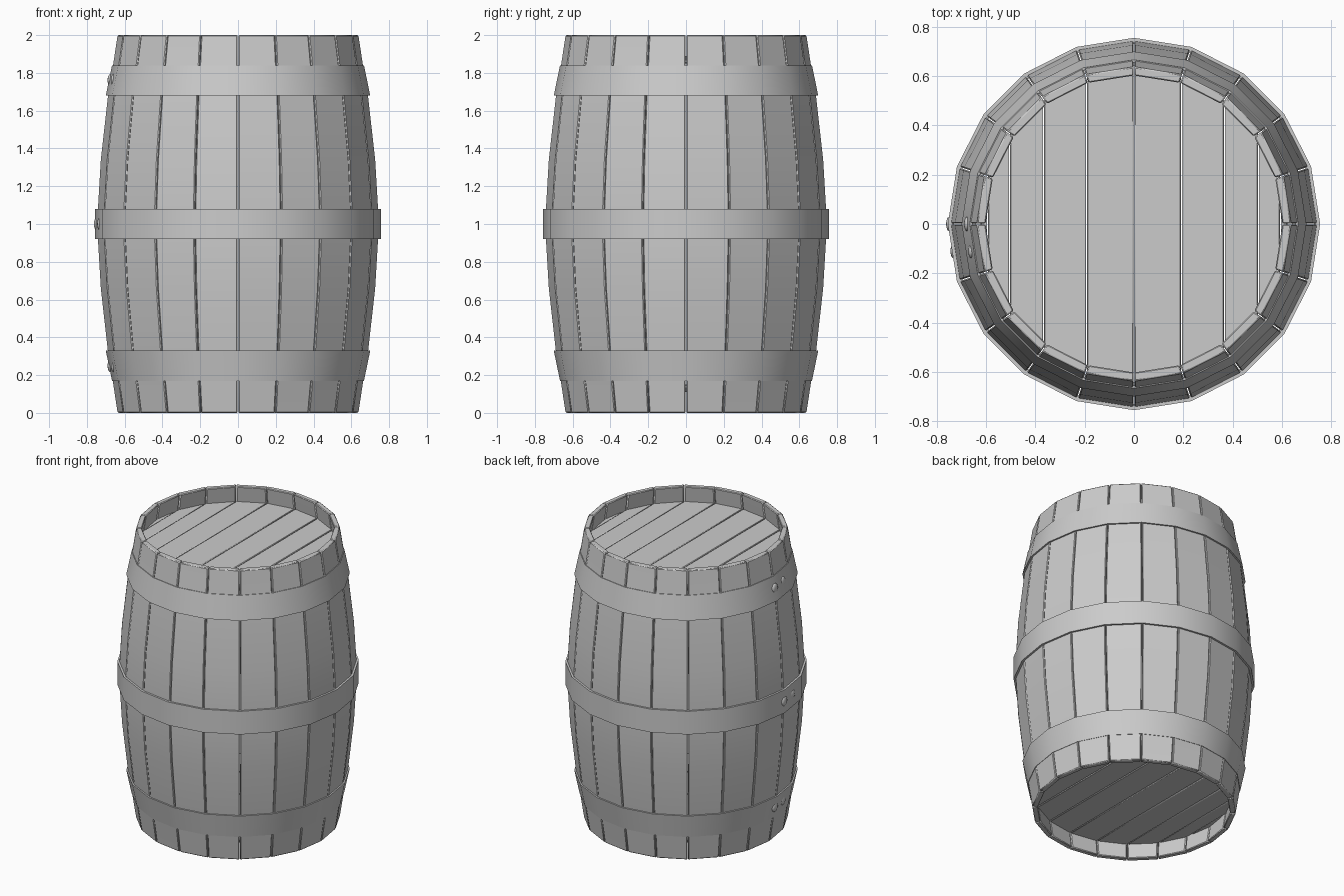
import bpy, bmesh, math

if "Cube" in bpy.data.objects:
    bpy.data.objects.remove(bpy.data.objects["Cube"])

N = 20
STEP = 2 * math.pi / N
# Outer radius of the barrel by height
PROFILE = [(0.0, 0.638), (0.17, 0.664), (0.33, 0.690), (0.66, 0.727), (1.0, 0.747),
           (1.34, 0.727), (1.67, 0.690), (1.83, 0.664), (2.0, 0.638)]
THICK = 0.036


def finish(bm, name, bevel=0.0, angle=30):
    bmesh.ops.recalc_face_normals(bm, faces=bm.faces)
    mesh = bpy.data.meshes.new(name)
    bm.to_mesh(mesh)
    bm.free()
    ob = bpy.data.objects.new(name, mesh)
    bpy.context.collection.objects.link(ob)
    bpy.ops.object.select_all(action='DESELECT')
    ob.select_set(True)
    bpy.context.view_layer.objects.active = ob
    bpy.ops.object.shade_smooth_by_angle(angle=math.radians(angle))
    if bevel:
        mod = ob.modifiers.new("soft_edges", 'BEVEL')
        mod.width = bevel
        mod.segments = 1
        mod.limit_method = 'ANGLE'
        mod.angle_limit = math.radians(50)
    return ob


def polar(bm, r, a, z):
    return bm.verts.new((r * math.cos(a), r * math.sin(a), z))


def bridge(bm, rings, closed):
    # Join successive four-sided (or n-sided) loops with quads
    pairs = list(zip(rings, rings[1:]))
    if closed:
        pairs.append((rings[-1], rings[0]))
    for a, b in pairs:
        n = len(a)
        for i in range(n):
            j = (i + 1) % n
            bm.faces.new((a[i], a[j], b[j], b[i]))
    if not closed:
        bm.faces.new(rings[0])
        bm.faces.new(rings[-1])


# Staves: curved boards side by side
bm = bmesh.new()
for k in range(N):
    rings = []
    for z, r in PROFILE:
        gap = 0.002 / r
        a0, a1 = k * STEP + gap, (k + 1) * STEP - gap
        rings.append([polar(bm, r, a0, z), polar(bm, r, a1, z),
                      polar(bm, r - THICK, a1, z), polar(bm, r - THICK, a0, z)])
    bridge(bm, rings, False)
finish(bm, "staves", bevel=0.005)


# Hoops: thin conical or straight bands
def hoop(name, z0, r0, z1, r1):
    bm = bmesh.new()
    rings = []
    for k in range(N):
        a = k * STEP
        rings.append([polar(bm, r0, a, z0), polar(bm, r1, a, z1),
                      polar(bm, r1 - 0.025, a, z1), polar(bm, r0 - 0.025, a, z0)])
    bridge(bm, rings, True)
    finish(bm, name)


HOOPS = [("lower", 0.17, 0.667, 0.33, 0.700),
         ("middle", 0.92, 0.756, 1.08, 0.756),
         ("upper", 1.68, 0.700, 1.84, 0.667)]
for label, z0, r0, z1, r1 in HOOPS:
    hoop(label + "_hoop", z0, r0, z1, r1)

    # Two flattened rivets on the left side of each hoop
    bm = bmesh.new()
    r, z = (r0 + r1) / 2, (z0 + z1) / 2
    for y in (0.0, -0.11):
        geo = bmesh.ops.create_uvsphere(bm, u_segments=12, v_segments=8, radius=1.0)
        x = -r + 0.006 + abs(y) * math.tan(STEP / 2)
        bmesh.ops.scale(bm, vec=(0.013, 0.03, 0.033), verts=geo["verts"])
        bmesh.ops.translate(bm, vec=(x, y, z), verts=geo["verts"])
    finish(bm, label + "_rivets", angle=60)


# Heads: planks running front to back, seams meeting the stave corners
def head(name, z, r=0.625):
    bm = bmesh.new()
    for k in range(N // 2):
        a0, a1 = k * STEP, (k + 1) * STEP
        x0, x1 = r * math.cos(a0) - 0.0015, r * math.cos(a1) + 0.0015
        y0, y1 = r * math.sin(a0), r * math.sin(a1)
        corners = [(x0, -y0), (x0, y0), (x1, y1), (x1, -y1)]
        if k == 0:
            corners = [(x0, 0), (x1, y1), (x1, -y1)]
        elif k == N // 2 - 1:
            corners = [(x0, -y0), (x0, y0), (x1, 0)]
        rings = [[bm.verts.new((x, y, h)) for x, y in corners]
                 for h in (z - 0.02, z + 0.02)]
        bridge(bm, rings, False)
    finish(bm, name, bevel=0.004)


head("top_head", 1.87)
head("bottom_head", 0.13)
